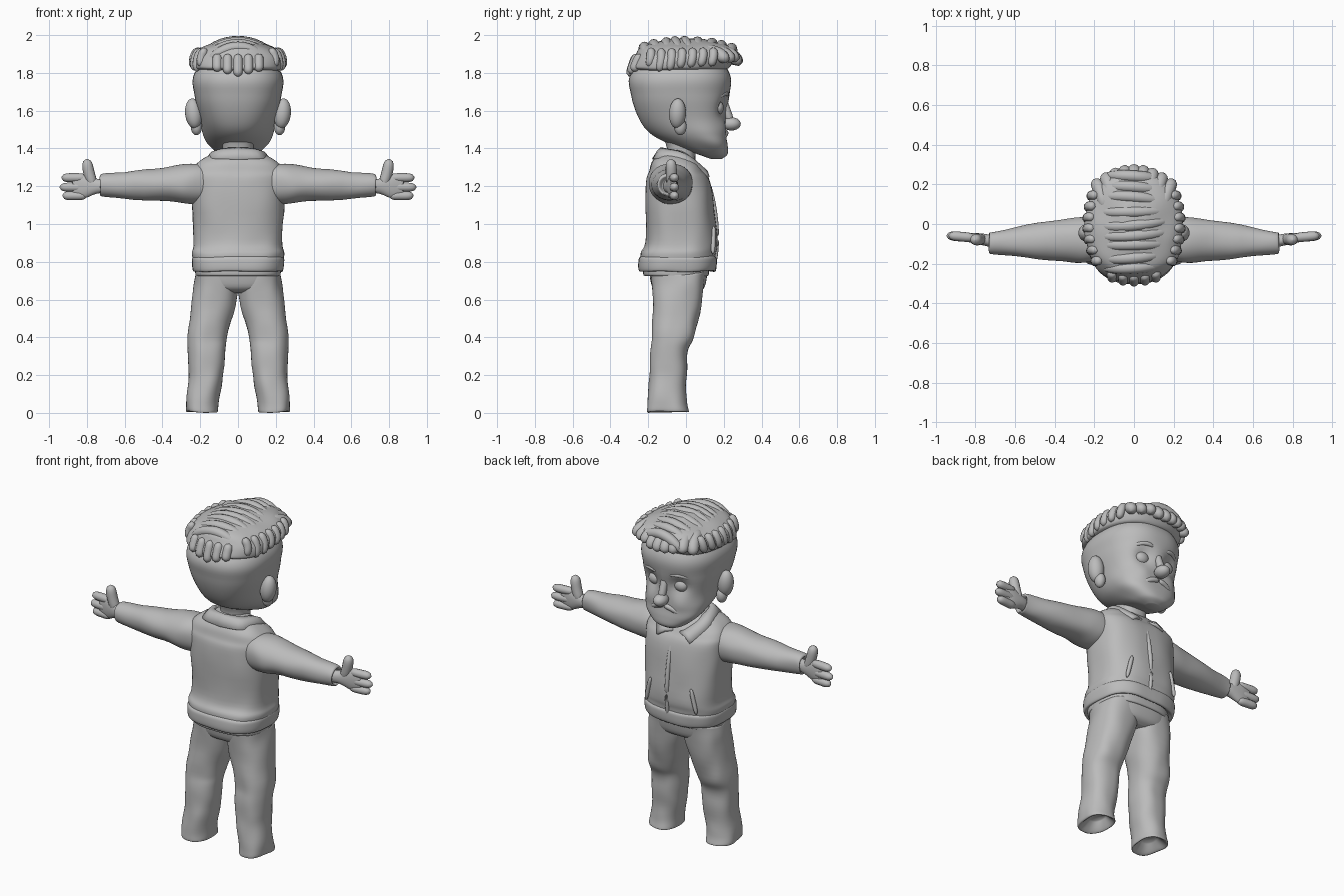
import bpy, bmesh, math, random
from mathutils import Vector, Matrix, Euler, noise

random.seed(4)
if "Cube" in bpy.data.objects:
    bpy.data.objects.remove(bpy.data.objects["Cube"])

grey = bpy.data.materials.new("plain grey")
grey.use_nodes = True
grey.diffuse_color = (0.5, 0.5, 0.5, 1)
grey.node_tree.nodes["Principled BSDF"].inputs["Base Color"].default_value = (0.5, 0.5, 0.5, 1)


def finish(bm, name, mirror=False):
    bmesh.ops.recalc_face_normals(bm, faces=bm.faces)
    for face in bm.faces:
        face.smooth = True
    mesh = bpy.data.meshes.new(name)
    bm.to_mesh(mesh)
    bm.free()
    part = bpy.data.objects.new(name, mesh)
    bpy.context.collection.objects.link(part)
    mesh.materials.append(grey)
    if mirror:
        part.modifiers.new("mirror", "MIRROR")
    return part


def spline(points, steps):
    # Smooth path through all the points
    rows = [Vector(p) for p in points]
    path = []
    for i in range(len(rows) - 1):
        before, start, end = rows[max(i - 1, 0)], rows[i], rows[i + 1]
        after = rows[min(i + 2, len(rows) - 1)]
        tangent_in, tangent_out = (end - before) / 2, (after - start) / 2
        for k in range(steps):
            t = k / steps
            blend = t * t * (3 - 2 * t)
            path.append(start.lerp(end, blend) + tangent_in * (t * (1 - t) ** 2)
                        - tangent_out * (t * t * (1 - t)))
    return path + [rows[-1]]


def skin(name, rings, mirror=False):
    # Closed skin over rings of points
    bm = bmesh.new()
    loops = [[bm.verts.new(co) for co in ring] for ring in rings]
    for low, high in zip(loops, loops[1:]):
        for i in range(len(low)):
            bm.faces.new((low[i - 1], low[i], high[i], high[i - 1]))
    bm.faces.new(loops[0])
    bm.faces.new(loops[-1])
    return finish(bm, name, mirror)


def ring(at, half, back, front, centre=0, taper=0):
    return at, half, back, front, centre, taper


def loft(name, stations, sideways=False, power=2.4, mirror=False, rough=0, shape=None, sides=64):
    # Upright sections, or sections along x when sideways
    rings = []
    for at, half, back, front, centre, taper in (tuple(row) for row in spline(stations, 6)):
        section = []
        for i in range(sides):
            angle = math.tau * i / sides
            c, s = math.cos(angle), math.sin(angle)
            c = math.copysign(abs(c) ** (2 / power), c)
            s = math.copysign(abs(s) ** (2 / power), s)
            across = centre + half * c * (1 + taper * s)
            y = (back + front) / 2 + (front - back) / 2 * s
            co = Vector((at, y, across)) if sideways else Vector((across, y, at))
            co += noise.noise_vector(co * 8) * rough
            section.append(shape(co) if shape else co)
        rings.append(section)
    return skin(name, rings, mirror)


def roll(name, root, tip, radius, bend=(0, 0, 0), mirror=False, sides=12, steps=14):
    # Round-ended bent roll, used for locks, fingers and folds
    root, tip, bend = Vector(root), Vector(tip), Vector(bend)
    rings = []
    for i in range(steps + 1):
        t = i / steps
        centre = root.lerp(tip, t) + bend * (4 * t * (1 - t))
        turn = (tip - root + bend * (4 - 8 * t)).to_track_quat("Z", "Y")
        size = radius * max(1 - abs(2 * t - 1) ** 4, 0.01) ** 0.5
        rings.append([centre + turn @ Vector((math.cos(a), math.sin(a), 0)) * size
                      for a in (math.tau * k / sides for k in range(sides))])
    return skin(name, rings, mirror)


def blob(name, place, size, turn=(0, 0, 0), mirror=False):
    bm = bmesh.new()
    matrix = Matrix.LocRotScale(Vector(place), Euler(turn), Vector(size))
    bmesh.ops.create_uvsphere(bm, u_segments=24, v_segments=14, radius=1, matrix=matrix)
    return finish(bm, name, mirror)


def press_face(co):
    # Sink the eye sockets and lift the cheeks
    if co.y > 0.05:
        for x, z, spread, push in ((0.09, 1.62, 0.05, -0.035), (0.1, 1.51, 0.05, 0.012)):
            distance = math.hypot(abs(co.x) - x, co.z - z) / spread
            co.y += push * math.exp(-distance ** 2)
    return co


# Head and neck
loft("head", [ring(at=1.345, half=0.04, back=0.13, front=0.19),
              ring(at=1.37, half=0.1, back=0.06, front=0.22),
              ring(at=1.42, half=0.15, back=-0.08, front=0.22, taper=0.25),
              ring(at=1.48, half=0.18, back=-0.19, front=0.21, taper=0.22),
              ring(at=1.56, half=0.2, back=-0.25, front=0.21, taper=0.08),
              ring(at=1.68, half=0.23, back=-0.29, front=0.23),
              ring(at=1.8, half=0.23, back=-0.29, front=0.23),
              ring(at=1.95, half=0.1, back=-0.13, front=0.12)], shape=press_face)
loft("neck", [ring(at=1.28, half=0.09, back=-0.14, front=0.05),
              ring(at=1.38, half=0.08, back=-0.1, front=0.05),
              ring(at=1.46, half=0.09, back=-0.12, front=0.06)])

# Face details
blob("nose", (0, 0.24, 1.53), (0.04, 0.05, 0.035))
roll("nose_bridge", (0, 0.19, 1.67), (0, 0.24, 1.53), radius=0.022)
blob("eyeball", (0.085, 0.17, 1.615), (0.042, 0.03, 0.036), mirror=True)
roll("eyebrow", (0.04, 0.215, 1.68), (0.15, 0.17, 1.67), radius=0.012, bend=(0, 0.015, 0.015), mirror=True)
roll("moustache", (0, 0.21, 1.485), (0.1, 0.185, 1.445), radius=0.016, bend=(0, 0.008, 0.01), mirror=True)
blob("ear", (0.235, -0.045, 1.585), (0.045, 0.045, 0.08), (0, 0.12, 0.35), mirror=True)
blob("ear_lobe", (0.22, -0.03, 1.515), (0.03, 0.033, 0.045), mirror=True)

# Hair cap
loft("hair_cap", [ring(at=1.815, half=0.22, back=-0.28, front=0.2),
                  ring(at=1.83, half=0.24, back=-0.3, front=0.23),
                  ring(at=1.89, half=0.24, back=-0.27, front=0.26),
                  ring(at=1.94, half=0.18, back=-0.23, front=0.23),
                  ring(at=1.98, half=0.06, back=-0.1, front=0.1)], rough=0.008)

# Strands swept across the crown
for i in range(9):
    y = -0.21 + i * 0.055
    drift = random.uniform(-0.02, 0.02)
    half = 0.2 - 0.9 * y * y
    base = 1.89 - 0.7 * y * y
    roll("swept_strand", (-half, y + drift, base), (half, y - drift, base), radius=0.029,
         bend=(0, drift, 0.077))

# Fringe locks over the forehead
for i in range(-4, 5):
    x = i * 0.045
    front = 0.28 - 2.2 * x * x
    roll("fringe_lock", (x * 0.8, front - 0.14, 1.92),
         (x * 1.1, front, 1.85 + random.uniform(-0.015, 0.01)), radius=0.034, bend=(0, 0.03, 0.015))

# Locks above the ears and at the nape
for i in range(7):
    y = -0.19 + i * 0.055
    x = 0.238 * math.sqrt(1 - (y / 0.33) ** 2)
    low = 1.82 + random.uniform(-0.02, 0.02)
    roll("side_lock", (x * 0.85, y, 1.925), (x, y - 0.01, low), radius=0.024,
         bend=(0.012, 0.01, 0.01), mirror=True)
for i in range(-2, 3):
    x = i * 0.055
    y = 1.6 * x * x - 0.3
    roll("nape_lock", (x, y + 0.04, 1.9), (x, y, 1.78 + abs(x) / 4), radius=0.026)

# Jacket body, hem and sleeves
loft("jacket_body", [ring(at=0.77, half=0.23, back=-0.23, front=0.15),
                     ring(at=0.84, half=0.245, back=-0.24, front=0.16),
                     ring(at=0.92, half=0.235, back=-0.21, front=0.165),
                     ring(at=1.2, half=0.25, back=-0.215, front=0.135),
                     ring(at=1.28, half=0.245, back=-0.195, front=0.095),
                     ring(at=1.335, half=0.2, back=-0.175, front=0.05),
                     ring(at=1.39, half=0.08, back=-0.12, front=0)], power=2.7, rough=0.006)
loft("jacket_hem", [ring(at=0.77, half=0.2, back=-0.2, front=0.12),
                    ring(at=0.75, half=0.235, back=-0.245, front=0.155),
                    ring(at=0.81, half=0.245, back=-0.25, front=0.165),
                    ring(at=0.83, half=0.235, back=-0.235, front=0.155)], power=2.8, rough=0.005)
loft("sleeve", [ring(at=0.12, half=0.09, back=-0.17, front=0.03, centre=1.22),
                ring(at=0.25, half=0.105, back=-0.195, front=0.035, centre=1.215),
                ring(at=0.4, half=0.088, back=-0.185, front=0.02, centre=1.208),
                ring(at=0.68, half=0.065, back=-0.155, front=-0.035, centre=1.205),
                ring(at=0.73, half=0.053, back=-0.145, front=-0.045, centre=1.202),
                ring(at=0.71, half=0.035, back=-0.125, front=-0.06, centre=1.2)],
     sideways=True, power=2.1, mirror=True, rough=0.008)

# Front placket and pocket welts
roll("front_placket", (0.015, 0.15, 0.77), (0.015, 0.105, 1.26), radius=0.013, bend=(0, 0.03, 0))
roll("pocket_welt", (0.17, 0.142, 0.84), (0.135, 0.147, 0.99), radius=0.012, mirror=True)

# Folded collar, from the nape to a point at the front
bm = bmesh.new()
neckline = spline([(0, -0.135, 1.405), (0.09, -0.1, 1.4), (0.105, -0.01, 1.375), (0.02, 0.095, 1.285)], 5)
edge = spline([(0, -0.18, 1.345), (0.135, -0.15, 1.35), (0.175, 0.01, 1.335), (0.11, 0.125, 1.25)], 5)
fold = [(a + b) / 2 + Vector((0, 0.005, 0.014)) for a, b in zip(neckline, edge)]
lines = [[bm.verts.new(co) for co in line] for line in (neckline, fold, edge)]
for inner, outer in zip(lines, lines[1:]):
    for i in range(len(inner) - 1):
        bm.faces.new((inner[i], inner[i + 1], outer[i + 1], outer[i]))
collar = finish(bm, "collar", mirror=True)
collar.modifiers.new("thickness", "SOLIDIFY").thickness = 0.018

# Hands
loft("palm", [ring(at=0.69, half=0.035, back=-0.125, front=-0.065, centre=1.2),
              ring(at=0.75, half=0.04, back=-0.11, front=-0.05, centre=1.2),
              ring(at=0.82, half=0.065, back=-0.095, front=-0.045, centre=1.2),
              ring(at=0.875, half=0.05, back=-0.08, front=-0.05, centre=1.2)],
     sideways=True, power=2.1, mirror=True)
roll("thumb", (0.76, -0.075, 1.19), (0.8, -0.08, 1.345), radius=0.03, bend=(0.008, 0, 0), mirror=True)
for z, tip in ((1.245, 0.935), (1.195, 0.945), (1.15, 0.93)):
    roll("finger", (0.8, -0.07, z), (tip, -0.058, z), radius=0.024, mirror=True)

# Trousers, shirt edge and hollow-ended legs
loft("trouser_hips", [ring(at=0.635, half=0.12, back=-0.13, front=0.06),
                      ring(at=0.67, half=0.21, back=-0.18, front=0.1),
                      ring(at=0.79, half=0.23, back=-0.2, front=0.12)], power=2.6)
loft("shirt_edge", [ring(at=0.725, half=0.2, back=-0.2, front=0.1),
                    ring(at=0.73, half=0.222, back=-0.225, front=0.12),
                    ring(at=0.78, half=0.222, back=-0.225, front=0.12)], power=2.7)
loft("trouser_leg", [ring(at=0.06, half=0.04, back=-0.14, front=-0.05, centre=0.18),
                     ring(at=0.005, half=0.08, back=-0.2, front=0.015, centre=0.19),
                     ring(at=0.06, half=0.088, back=-0.2, front=0.005, centre=0.188),
                     ring(at=0.2, half=0.09, back=-0.195, front=0.005, centre=0.17),
                     ring(at=0.33, half=0.1, back=-0.185, front=0.01, centre=0.166),
                     ring(at=0.42, half=0.103, back=-0.18, front=0.05, centre=0.158),
                     ring(at=0.64, half=0.122, back=-0.175, front=0.09, centre=0.118),
                     ring(at=0.74, half=0.112, back=-0.18, front=0.105, centre=0.112)],
     mirror=True, rough=0.01)
